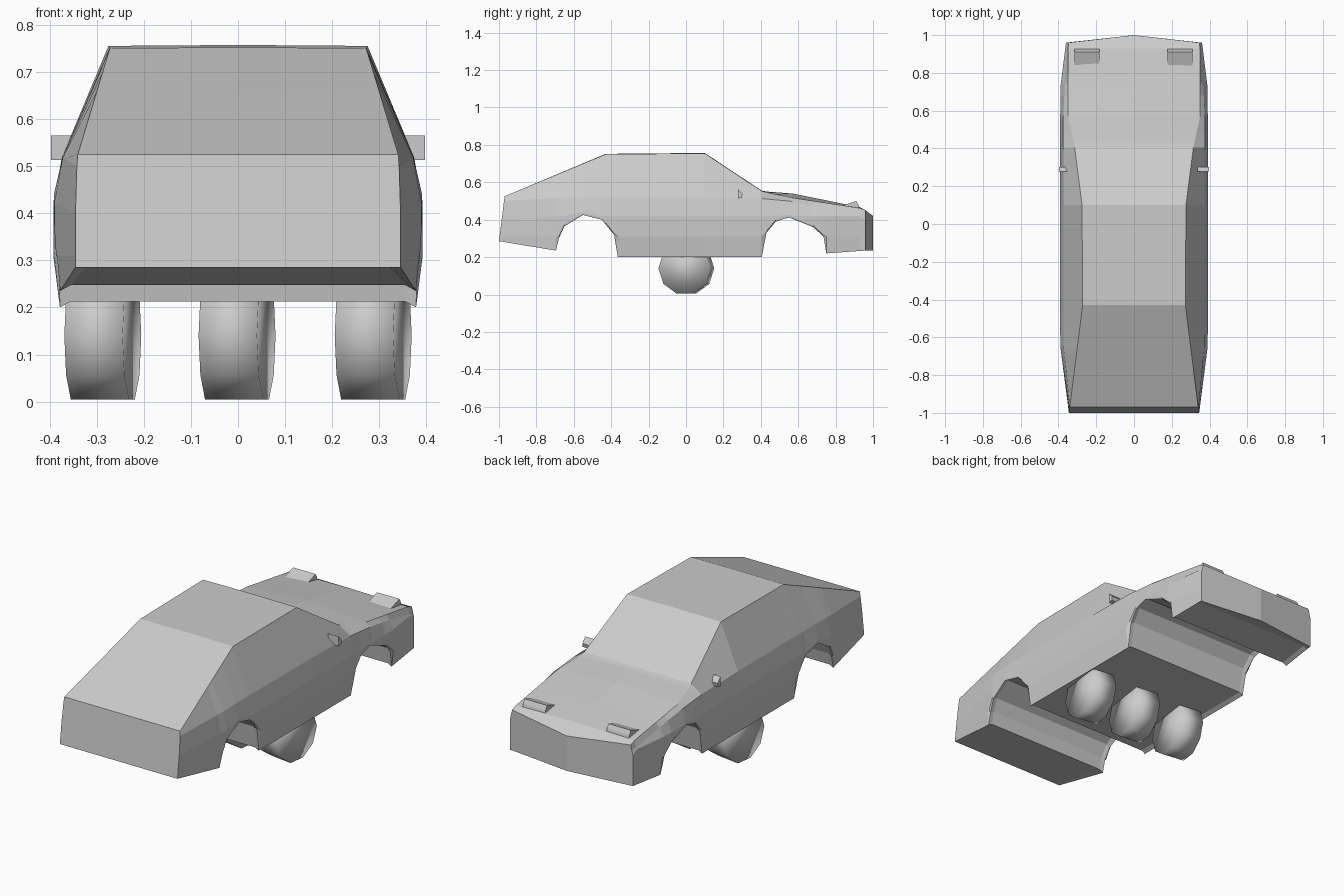
import bpy, bmesh, math

if "Cube" in bpy.data.objects:
    bpy.data.objects.remove(bpy.data.objects["Cube"])


def lerp(table, y):
    """Piecewise linear lookup in a list of (y, value) pairs."""
    if y <= table[0][0]:
        return table[0][1]
    for (a, va), (b, vb) in zip(table, table[1:]):
        if y <= b:
            return va + (vb - va) * (y - a) / (b - a)
    return table[-1][1]


def add_object(name, bm):
    bmesh.ops.recalc_face_normals(bm, faces=bm.faces[:])
    mesh = bpy.data.meshes.new(name)
    bm.to_mesh(mesh)
    bm.free()
    ob = bpy.data.objects.new(name, mesh)
    bpy.context.collection.objects.link(ob)
    return ob


def prism(name, profile, x0, x1, shrink=0.0):
    """Side profile (y, z) extruded along x."""
    bm = bmesh.new()
    a = [bm.verts.new((x0, y, z)) for y, z in profile]
    cy = sum(p[0] for p in profile) / len(profile)
    cz = sum(p[1] for p in profile) / len(profile)
    b = [bm.verts.new((x1, y + (cy - y) * shrink, z + (cz - z) * shrink)) for y, z in profile]
    bm.faces.new(a)
    bm.faces.new(b)
    n = len(a)
    for i in range(n):
        bm.faces.new((a[i], a[(i + 1) % n], b[(i + 1) % n], b[i]))
    return add_object(name, bm)


# Body outlines along the length
BOTTOM = [(-1, .285), (-.695, .235), (-.68, .30), (-.65, .365), (-.55, .425),
          (-.45, .40), (-.385, .32), (-.365, .20), (.405, .20), (.43, .33),
          (.48, .39), (.55, .412), (.68, .36), (.735, .31), (.75, .22), (.96, .235)]
TOP_Z = [(-1, .525), (-.97, .525), (-.43, .75), (.10, .755), (.41, .55), (.57, .517), (.93, .462), (.96, .45)]
MID_Z = [(-1, .525), (-.97, .525), (-.43, .752), (.10, .757), (.41, .552), (.57, .54), (.93, .467), (.96, .42)]
TOP_X = [(-1, .34), (-.97, .34), (-.43, .272), (.10, .275), (.41, .315), (.57, .35), (.96, .348)]
BELT_X = [(-1, .342), (-.65, .372), (.57, .375), (.96, .355)]
BELT_Z = [(-1, .50), (-.6, .52), (.35, .518), (.6, .495), (.96, .42)]
WIDE_X = [(-1, .345), (-.65, .39), (-.2, .393), (.72, .39), (.96, .36)]
SILL_X = [(-1, .345), (-.69, .378), (.72, .378), (.96, .36)]

# Car body lofted through cross-sections
stations = sorted([p[0] for p in BOTTOM] + [-.97, -.43, .10, .57, .93])
stations.remove(-.97)
bm = bmesh.new()
rings = []
for y in stations:
    zb = lerp(BOTTOM, y)
    end = y in (stations[0], stations[-1])
    zw = max(zb + .015, .42 if not end else .40)
    zl = max(zb + .008, .31)
    t = min(1, max(0, (zb - .3) / .12))
    sill = lerp(SILL_X, y) * (1 - t) + lerp(WIDE_X, y) * t
    inner = zb if end else zb + .012
    half = [(sill - .022, inner), (sill, zb), (lerp(WIDE_X, y), zl), (lerp(WIDE_X, y), zw),
            (lerp(BELT_X, y), lerp(BELT_Z, y)), (lerp(TOP_X, y), lerp(TOP_Z, y))]
    pts = [(0, inner)] + half + [(0, lerp(MID_Z, y))] + [(-x, z) for x, z in reversed(half)]
    ring = []
    for x, z in pts:
        yy = y
        if y == stations[0]:
            yy = y + .03 * (z - .285) / .24
        elif end:
            yy = y + (.04 if x == 0 else 0)
        ring.append(bm.verts.new((x, yy, z)))
    rings.append(ring)
n = len(rings[0])
for r, s in zip(rings, rings[1:]):
    for i in range(n):
        j = (i + 1) % n
        bm.faces.new((r[i], r[j], s[j], s[i]))
for r in (rings[0], rings[-1]):
    bm.faces.new(r[:n // 2 + 1])
    bm.faces.new(r[n // 2:] + [r[0]])
add_object("car_body", bm)

# Three wheels in a row under the floor
for x, side in ((-.287, "left"), (-.002, "middle"), (.287, "right")):
    bpy.ops.mesh.primitive_cylinder_add(vertices=10, radius=.142, depth=.125,
                                        location=(x, .002, .14),
                                        rotation=(math.radians(8), math.pi / 2, 0))
    wheel = bpy.context.object
    wheel.name = side + "_wheel"
    wheel.data.shade_smooth()

# Side mirrors and raised headlights
for s, side in ((-1, "left"), (1, "right")):
    prism(side + "_mirror", [(.277, .565), (.302, .538), (.298, .518), (.277, .513)],
          s * .397, s * .335)
    prism(side + "_headlight", [(.835, .475), (.91, .50), (.922, .478), (.93, .45), (.84, .44)],
          s * .312 - .002, s * .18 - .002)
